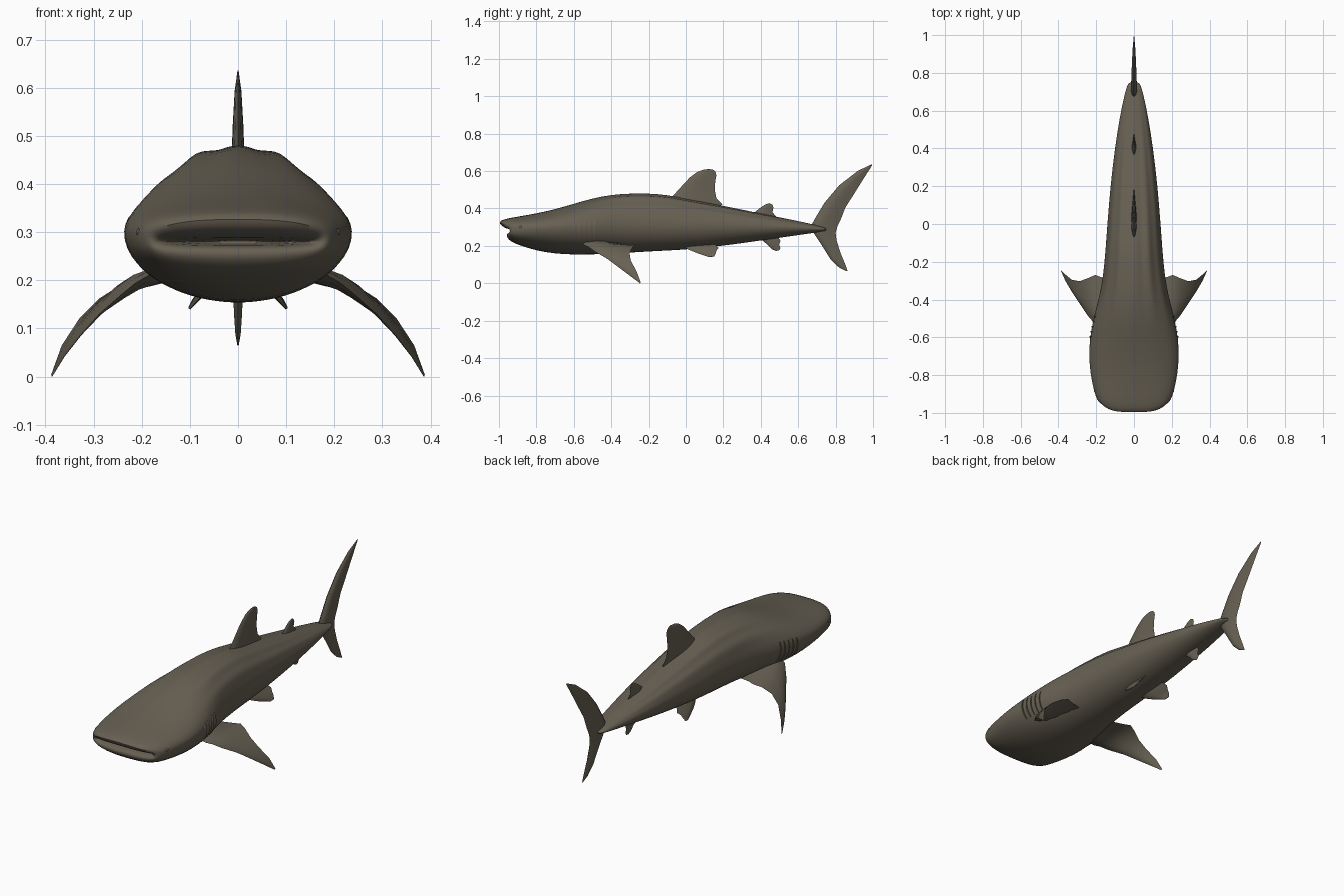
import bpy, bmesh, math
from mathutils import Vector

skin = bpy.data.materials.new("grey_brown_skin")
skin.diffuse_color = (0.135, 0.117, 0.086, 1)


def finish(name, bm, angle=50):
    bmesh.ops.recalc_face_normals(bm, faces=bm.faces)
    me = bpy.data.meshes.new(name)
    bm.to_mesh(me)
    bm.free()
    ob = bpy.data.objects.new(name, me)
    bpy.context.collection.objects.link(ob)
    me.materials.append(skin)
    bpy.ops.object.select_all(action='DESELECT')
    ob.select_set(True)
    bpy.context.view_layer.objects.active = ob
    bpy.ops.object.shade_smooth_by_angle(angle=math.radians(angle))
    return ob


def loft(bm, rings):
    """Skin closed rings of points and cap both ends."""
    vs = [[bm.verts.new(p) for p in r] for r in rings]
    n = len(vs[0])
    for a, b in zip(vs, vs[1:]):
        for i in range(n):
            j = (i + 1) % n
            bm.faces.new((a[i], a[j], b[j], b[i]))
    bm.faces.new(vs[0])
    bm.faces.new(vs[-1])


# Head rings fold inward at the mouth: y top, y side, y bottom, half width, z top, z mid, z bottom
HEAD = [
    (-0.88, -0.88, -0.88, 0.12, 0.284, 0.28, 0.276),
    (-0.95, -0.925, -0.94, 0.15, 0.287, 0.28, 0.273),
    (-0.985, -0.94, -0.96, 0.168, 0.305, 0.281, 0.264),
    (-1.003, -0.945, -0.958, 0.183, 0.328, 0.283, 0.243),
    (-0.975, -0.93, -0.935, 0.195, 0.343, 0.286, 0.223),
    (-0.92, -0.90, -0.90, 0.208, 0.353, 0.29, 0.206),
]
# Trunk rings: y, half width, z top, z mid, z bottom
TRUNK = [
    (-0.80, 0.231, 0.373, 0.296, 0.174), (-0.70, 0.239, 0.396, 0.30, 0.158),
    (-0.60, 0.234, 0.425, 0.302, 0.153), (-0.50, 0.215, 0.455, 0.305, 0.154),
    (-0.40, 0.187, 0.474, 0.307, 0.158), (-0.30, 0.167, 0.481, 0.309, 0.164),
    (-0.20, 0.156, 0.481, 0.31, 0.170), (-0.10, 0.148, 0.474, 0.31, 0.175),
    (0.0, 0.141, 0.452, 0.31, 0.18), (0.2, 0.125, 0.415, 0.307, 0.20),
    (0.4, 0.102, 0.373, 0.302, 0.229), (0.58, 0.073, 0.337, 0.297, 0.255),
    (0.69, 0.049, 0.313, 0.292, 0.27), (0.74, 0.034, 0.299, 0.289, 0.279),
    (0.75, 0.024, 0.294, 0.288, 0.282),
]


def body_point(ring, deg):
    if len(ring) == 5:
        ring = (ring[0],) * 3 + tuple(ring[1:])
    yt, ys, yb, w, zt, zm, zb = ring
    c, s = math.cos(math.radians(deg)), math.sin(math.radians(deg))
    n = 2.5 if ys < -0.85 else 2.0
    x = math.copysign(abs(c) ** (2 / n), c)
    z = math.copysign(abs(s) ** (2 / n), s)
    ye = yt if s > 0 else yb
    y = ys + (ye - ys) * (1 - abs(x) ** 4)
    # lengthwise ridges along the back
    fade = max(0, min(1, (ys + 0.55) / 0.2)) * max(0, min(1, (0.7 - ys) / 0.4))
    a = deg if deg <= 90 else 180 - deg
    bump = lambda at, wid: math.exp(-((a - at) / wid) ** 2)
    k = 1 + fade * (0.06 * bump(60, 7) - 0.035 * bump(75, 6) + 0.05 * bump(36, 7))
    return Vector((x * w * k, y, zm + z * k * ((zt - zm) if s > 0 else (zm - zb))))


# Body with recessed mouth
SEG = 48
bm = bmesh.new()
loft(bm, [[body_point(r, i * 360 / SEG) for i in range(SEG)] for r in HEAD + TRUNK])
body = finish("body", bm, 80)
body.modifiers.new("smooth", 'SUBSURF').levels = 1
body.modifiers["smooth"].render_levels = 1


def fin(name, sections, thick, mirror=False):
    """Loft lens sections; each one is (leading edge, trailing edge)."""
    secs = [[Vector(p) if len(p) == 3 else Vector((0, *p)) for p in s] for s in sections]
    mids = [(a + b) / 2 for a, b in secs]
    full = max((b - a).length for a, b in secs)
    prof = [(0, 0), (0.08, 0.55), (0.25, 0.95), (0.45, 0.9), (0.75, 0.4), (1, 0.0)]
    rings = []
    for i, (a, b) in enumerate(secs):
        span = mids[min(i + 1, len(mids) - 1)] - mids[max(i - 1, 0)]
        nrm = (b - a).cross(span).normalized()
        t = thick * ((b - a).length / full) ** 0.8
        up = [a.lerp(b, u) + nrm * h * t for u, h in prof]
        low = [a.lerp(b, u) - nrm * h * t for u, h in prof[-2:0:-1]]
        rings.append(up + low)
    bm = bmesh.new()
    loft(bm, rings)
    ob = finish(name, bm)
    if mirror:
        ob.modifiers.new("mirror", 'MIRROR').use_bisect_axis[0] = False
    return ob


# Tail fin, lower tip to upper tip
fin("tail_fin", [
    ((0.858, 0.064), (0.864, 0.067)), ((0.82, 0.083), (0.85, 0.105)),
    ((0.775, 0.125), (0.825, 0.165)), ((0.725, 0.205), (0.805, 0.23)),
    ((0.675, 0.28), (0.80, 0.27)), ((0.67, 0.31), (0.81, 0.305)),
    ((0.692, 0.35), (0.825, 0.335)), ((0.74, 0.43), (0.852, 0.405)),
    ((0.82, 0.525), (0.90, 0.48)), ((0.92, 0.602), (0.953, 0.565)),
    ((0.992, 0.636), (0.996, 0.632))], 0.017)

# Back and belly midline fins
fin("first_dorsal_fin", [
    ((-0.12, 0.42), (0.16, 0.40)), ((-0.09, 0.45), (0.195, 0.422)),
    ((-0.06, 0.478), (0.163, 0.455)), ((-0.02, 0.522), (0.154, 0.50)),
    ((0.02, 0.565), (0.157, 0.545)), ((0.06, 0.595), (0.163, 0.578)),
    ((0.095, 0.608), (0.158, 0.597)), ((0.125, 0.611), (0.145, 0.607))], 0.016)
fin("second_dorsal_fin", [
    ((0.34, 0.35), (0.46, 0.335)), ((0.365, 0.378), (0.487, 0.352)),
    ((0.395, 0.402), (0.462, 0.38)), ((0.425, 0.422), (0.468, 0.405)),
    ((0.445, 0.428), (0.462, 0.42))], 0.011)
fin("anal_fin", [
    ((0.37, 0.26), (0.48, 0.265)), ((0.41, 0.228), (0.505, 0.228)),
    ((0.44, 0.203), (0.498, 0.205)), ((0.46, 0.182), (0.505, 0.188)),
    ((0.48, 0.173), (0.498, 0.176))], 0.009)

# Paired fins
fin("pectoral_fins", [
    ((0.13, -0.58, 0.24), (0.10, -0.30, 0.20)),
    ((0.195, -0.545, 0.205), (0.165, -0.285, 0.203)),
    ((0.215, -0.52, 0.193), (0.205, -0.27, 0.203)),
    ((0.245, -0.485, 0.168), (0.24, -0.285, 0.193)),
    ((0.288, -0.42, 0.13), (0.287, -0.303, 0.163)),
    ((0.328, -0.36, 0.085), (0.33, -0.295, 0.12)),
    ((0.362, -0.30, 0.04), (0.366, -0.265, 0.065)),
    ((0.386, -0.247, 0.0), (0.388, -0.242, 0.004))], 0.019, True)
fin("pelvic_fins", [
    ((0.045, -0.02, 0.205), (0.05, 0.15, 0.215)),
    ((0.063, 0.01, 0.182), (0.07, 0.175, 0.188)),
    ((0.078, 0.05, 0.165), (0.084, 0.163, 0.175)),
    ((0.09, 0.09, 0.151), (0.095, 0.16, 0.16)),
    ((0.10, 0.125, 0.14), (0.103, 0.152, 0.144))], 0.009, True)


# Gill slits: thin flaps lying on the flank
def trunk_at(y):
    for a, b in zip(TRUNK, TRUNK[1:]):
        if a[0] <= y <= b[0]:
            f = (y - a[0]) / (b[0] - a[0])
            return tuple(p + (q - p) * f for p, q in zip(a, b))


bm = bmesh.new()
for g in range(5):
    y0 = -0.61 + g * 0.027
    rings = []
    for k in range(7):
        deg = -28 + k * 7
        lift = 0.004 * math.sin(math.pi * (k + 0.3) / 6.6)
        front, back = (body_point(trunk_at(y0 + d), deg) for d in (0.0, 0.016))
        out = Vector((math.cos(math.radians(deg)), 0, math.sin(math.radians(deg))))
        rings.append([front - out * 0.004, back + out * lift, back - out * 0.006])
    loft(bm, rings)
gills = finish("gill_slits", bm, 30)
gills.modifiers.new("mirror", 'MIRROR')

# Small eyes low on the sides of the head
bm = bmesh.new()
bmesh.ops.create_uvsphere(bm, u_segments=12, v_segments=8, radius=0.009)
bmesh.ops.translate(bm, verts=bm.verts, vec=(0.203, -0.885, 0.30))
eyes = finish("eyes", bm)
eyes.modifiers.new("mirror", 'MIRROR')
